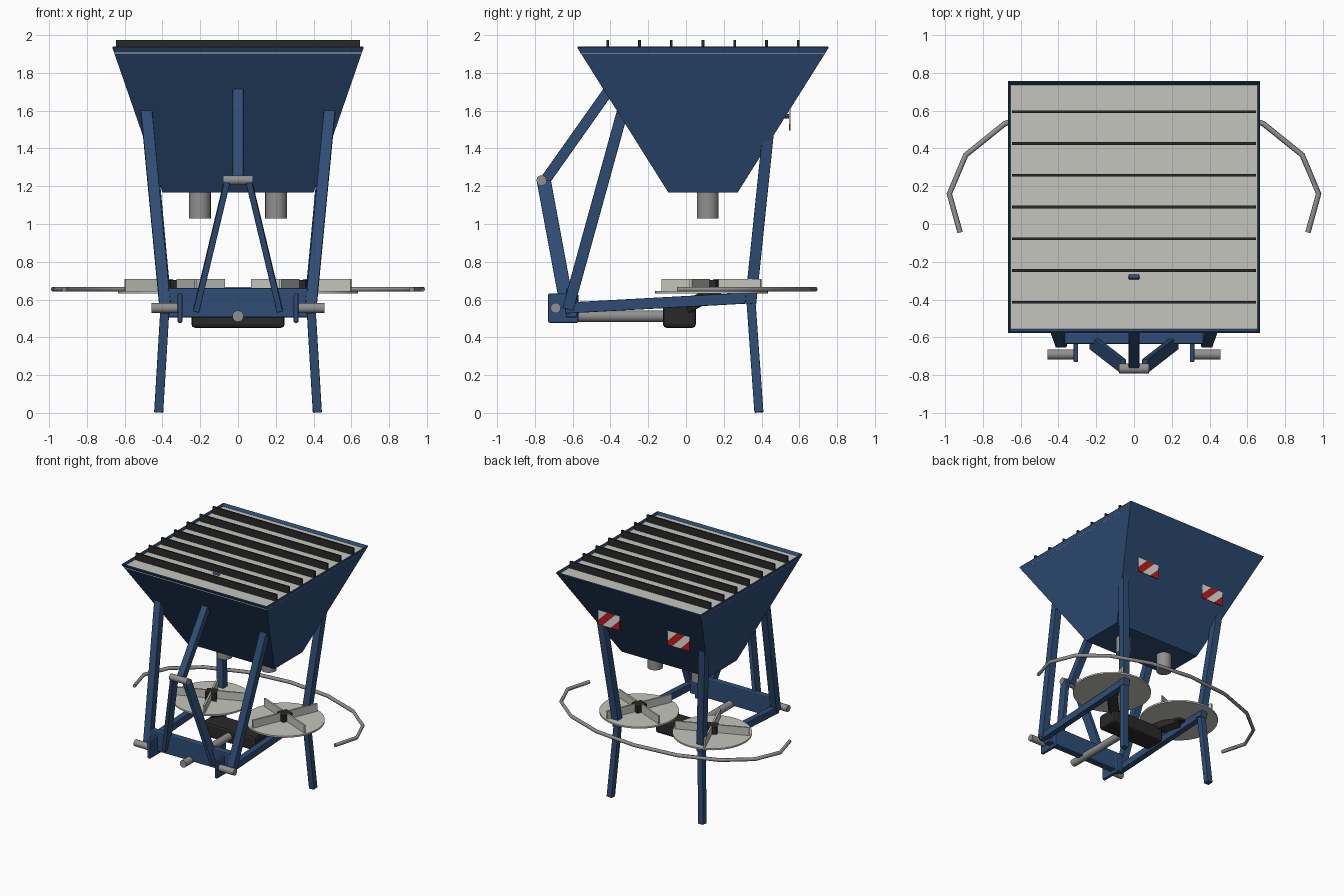
import bpy, bmesh, math
from mathutils import Vector, Matrix

cube = bpy.data.objects.get("Cube")
if cube:
    bpy.data.objects.remove(cube, do_unlink=True)


def material(name, r, g, b):
    m = bpy.data.materials.new(name)
    m.use_nodes = True
    m.diffuse_color = (r, g, b, 1)
    m.node_tree.nodes["Principled BSDF"].inputs["Base Color"].default_value = (r, g, b, 1)
    return m


BLUE = material("dark blue paint", 0.028, 0.075, 0.18)
LIGHT = material("light grey", 0.56, 0.56, 0.51)
STEEL = material("steel grey", 0.28, 0.28, 0.28)
BLACK = material("near black", 0.022, 0.022, 0.022)
RED = material("warning red", 0.48, 0.012, 0.012)
WHITE = material("sign white", 0.75, 0.75, 0.72)


def finish(name, bm, *mats, bevel=0):
    bmesh.ops.recalc_face_normals(bm, faces=bm.faces[:])
    me = bpy.data.meshes.new(name)
    bm.to_mesh(me)
    bm.free()
    ob = bpy.data.objects.new(name, me)
    bpy.context.collection.objects.link(ob)
    for m in mats:
        me.materials.append(m)
    if bevel:
        mod = ob.modifiers.new("bevel", "BEVEL")
        mod.width, mod.segments = bevel, 2
    return ob


def smooth(ob):
    bpy.ops.object.select_all(action="DESELECT")
    ob.select_set(True)
    bpy.context.view_layer.objects.active = ob
    bpy.ops.object.shade_smooth_by_angle(angle=math.radians(40))


def box(name, lo, hi, mat, bevel=0, turn=None):
    lo, hi = Vector(lo), Vector(hi)
    bm = bmesh.new()
    m = Matrix.Translation((lo + hi) / 2) @ Matrix.Diagonal((*(hi - lo), 1))
    bmesh.ops.create_cube(bm, size=1, matrix=(turn or Matrix()) @ m)
    return finish(name, bm, mat, bevel=bevel)


def beam(name, a, b, w, d, mat=BLUE):
    """Rectangular bar from a to b; w runs across x, d across the other way."""
    a, b = Vector(a), Vector(b)
    z = (b - a).normalized()
    y = z.cross(Vector((1, 0, 0))).normalized()
    x = y.cross(z)
    m = Matrix((x * w, y * d, b - a)).transposed().to_4x4()
    bm = bmesh.new()
    bmesh.ops.create_cube(bm, size=1, matrix=Matrix.Translation((a + b) / 2) @ m)
    return finish(name, bm, mat, bevel=0.004)


def rod(name, a, b, r, mat=STEEL, sides=24):
    a, b = Vector(a), Vector(b)
    turn = (b - a).to_track_quat("Z", "Y").to_matrix().to_4x4()
    bm = bmesh.new()
    bmesh.ops.create_cone(bm, cap_ends=True, segments=sides, radius1=r, radius2=r,
                          depth=(b - a).length, matrix=Matrix.Translation((a + b) / 2) @ turn)
    ob = finish(name, bm, mat)
    smooth(ob)
    return ob


CY = 0.09  # hopper centre line in y

# Hopper: open tapered shell
bm = bmesh.new()
bmesh.ops.create_cube(bm, size=2)
for v in bm.verts:
    top = v.co.z > 0
    v.co = Vector((v.co.x * (0.66 if top else 0.395),
                   CY + v.co.y * (0.66 if top else 0.18), 1.94 if top else 1.175))
bm.faces.ensure_lookup_table()
bmesh.ops.delete(bm, geom=[f for f in bm.faces if f.calc_center_median().z > 1.9], context="FACES")
hopper = finish("hopper", bm, BLUE)
shell = hopper.modifiers.new("wall", "SOLIDIFY")
shell.thickness = 0.01

# Rim frame
bm = bmesh.new()
bmesh.ops.create_grid(bm, x_segments=1, y_segments=1, size=0.7,
                      matrix=Matrix.Translation((0, CY, 2.0)))
inner = bm.faces[:]
bmesh.ops.inset_region(bm, faces=inner, thickness=0.053)
bmesh.ops.delete(bm, geom=inner, context="FACES")
rim = finish("hopper_rim", bm, BLUE)
thick = rim.modifiers.new("depth", "SOLIDIFY")
thick.thickness = 0.065
edge = rim.modifiers.new("bevel", "BEVEL")
edge.width, edge.segments = 0.008, 2

# Cover plate with upright bars
box("cover_plate", (-0.655, CY - 0.65, 1.903), (0.655, CY + 0.645, 1.918), LIGHT)
for i in range(-3, 4):
    y = CY + i * 0.168
    box("cover_bar", (-0.646, y - 0.007, 1.915), (0.646, y + 0.007, 1.975), BLACK)

# Parts repeated on both sides
for s, side in ((1, "left"), (-1, "right")):
    beam(side + "_front_leg", (s * 0.385, -0.625, 0.55), (s * 0.485, -0.335, 1.6), 0.06, 0.06)
    beam(side + "_rear_leg_upper", (s * 0.383, 0.342, 0.58), (s * 0.472, 0.44, 1.53), 0.06, 0.06)
    beam(side + "_rear_leg_lower", (s * 0.42, 0.386, 0.003), (s * 0.383, 0.342, 0.62), 0.048, 0.048)
    beam(side + "_lower_rail", (s * 0.385, -0.64, 0.555), (s * 0.385, 0.37, 0.61), 0.05, 0.058)
    beam(side + "_hitch_arm", (s * 0.222, -0.625, 0.54), (s * 0.058, -0.752, 1.225), 0.032, 0.075)
    box(side + "_hitch_plate", (s * 0.308 - 0.013, -0.73, 0.477),
        (s * 0.308 + 0.013, -0.57, 0.632), BLUE, bevel=0.008)
    rod(side + "_hitch_pin", (s * 0.3, -0.69, 0.555), (s * 0.457, -0.69, 0.555), 0.027)
    rod(side + "_outlet", (s * 0.202, 0.115, 1.03), (s * 0.202, 0.115, 1.2), 0.058)

    # Spreading disc with hub and four vanes
    c = Vector((s * 0.335, 0.135, 0))
    rod(side + "_disc", c + Vector((0, 0, 0.632)), c + Vector((0, 0, 0.645)), 0.3, LIGHT, 40)
    rod(side + "_spindle", c + Vector((0, 0, 0.615)), c + Vector((0, 0, 0.64)), 0.05, BLACK)
    for k in range(4):
        turn = Matrix.Translation(c) @ Matrix.Rotation(-s * 0.4 + k * math.pi / 2, 4, "Z")
        box(side + "_vane", (0.04, -0.007, 0.643), (0.285, 0.007, 0.71), LIGHT, turn=turn)
    turn = Matrix.Translation(c) @ Matrix.Rotation(-s * 0.4, 4, "Z")
    box(side + "_disc_hub", (-0.043, -0.043, 0.64), (0.043, 0.043, 0.703), BLACK, turn=turn)

    # Striped warning sign: plate cut along diagonals, coloured band by band
    cx, z0, w, h = s * 0.32, 1.495, 0.2, 0.135
    bm = bmesh.new()
    bmesh.ops.create_cube(bm, size=1, matrix=Matrix.Translation((cx, 0.55, z0 + h / 2))
                          @ Matrix.Diagonal((w, 0.009, h, 1)))
    cuts = (-0.035, 0.04, 0.115)
    for t in cuts:
        bmesh.ops.bisect_plane(bm, geom=bm.verts[:] + bm.edges[:] + bm.faces[:],
                               plane_co=(cx + w / 2 - t, 0.55, z0), plane_no=(1, 0, 1))
    for f in bm.faces:
        p = f.calc_center_median()
        band = sum((cx + w / 2 - p.x) - (p.z - z0) > t for t in cuts)
        f.material_index = band % 2
    finish(side + "_warning_sign", bm, WHITE, RED)
    rod(side + "_sign_mount", (cx, 0.47, 1.57), (cx, 0.547, 1.57), 0.012, BLUE, 8)

# Hitch frame: cross beam, top strut and top pin
box("cross_beam", (-0.37, -0.635, 0.505), (0.37, -0.575, 0.662), BLUE, bevel=0.008)
beam("top_strut", (0, -0.75, 1.225), (0, -0.262, 1.915), 0.056, 0.056)
rod("top_pin", (-0.08, -0.765, 1.232), (0.08, -0.765, 1.232), 0.026)

# Gearbox and drive shaft
box("gearbox", (-0.247, -0.122, 0.45), (0.247, 0.053, 0.575), BLACK, bevel=0.02)
rod("drive_shaft", (0, -0.72, 0.512), (0, -0.1, 0.512), 0.03)
for s in (1, -1):
    beam("disc_drive", (s * 0.2, 0.0, 0.56), (s * 0.335, 0.135, 0.63), 0.07, 0.07, BLACK)

# Guard rail bent around the discs
half = [(0.92, -0.045), (0.977, 0.16), (0.89, 0.365), (0.685, 0.53), (0.37, 0.645)]
path = half + [(0, 0.683)] + [(-x, y) for x, y in reversed(half)]
cu = bpy.data.curves.new("guard_rail", "CURVE")
cu.dimensions = "3D"
cu.bevel_depth, cu.bevel_resolution, cu.use_fill_caps = 0.0145, 1, True
sp = cu.splines.new("POLY")
sp.points.add(len(path) - 1)
for p, (x, y) in zip(sp.points, path):
    p.co = (x, y, 0.655, 1)
cu.materials.append(STEEL)
guard = bpy.data.objects.new("guard_rail", cu)
bpy.context.collection.objects.link(guard)
